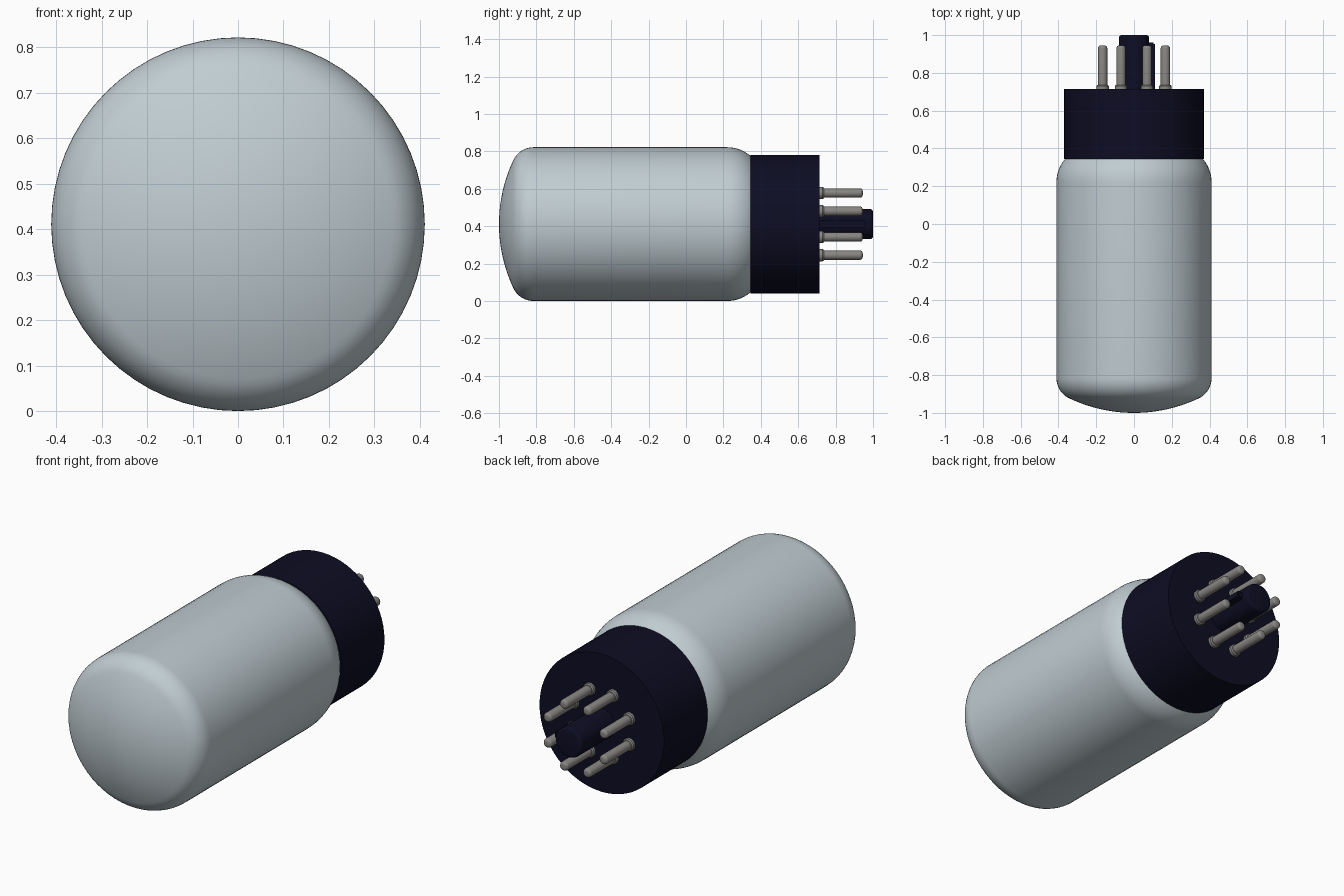
import bpy, bmesh, math
from mathutils import Vector

if "Cube" in bpy.data.objects:
    bpy.data.objects.remove(bpy.data.objects["Cube"], do_unlink=True)

AXIS_Z = 0.411   # height of the tube's long axis, which runs along y
RADIUS = 0.411


def material(name, rgb, roughness):
    m = bpy.data.materials.new(name)
    m.use_nodes = True
    m.diffuse_color = (*rgb, 1)
    bsdf = m.node_tree.nodes["Principled BSDF"]
    bsdf.inputs["Base Color"].default_value = (*rgb, 1)
    bsdf.inputs["Roughness"].default_value = roughness
    return m


glass = material("pale grey glass", (0.53, 0.61, 0.645), 0.3)
dark = material("dark navy plastic", (0.004, 0.004, 0.017), 0.5)
metal = material("grey metal", (0.25, 0.24, 0.225), 0.4)


def arc(cr, cy, radius, a0, a1, n):
    """Profile points (r, y); angle 0 points to -y, 90 points outward."""
    angles = [math.radians(a0 + (a1 - a0) * i / n) for i in range(n + 1)]
    return [(cr + radius * math.sin(a), cy - radius * math.cos(a)) for a in angles]


def finish(name, bm, mat, location):
    bmesh.ops.remove_doubles(bm, verts=bm.verts, dist=1e-5)
    bmesh.ops.recalc_face_normals(bm, faces=bm.faces)
    me = bpy.data.meshes.new(name)
    bm.to_mesh(me)
    bm.free()
    me.materials.append(mat)
    ob = bpy.data.objects.new(name, me)
    ob.location = location
    bpy.context.collection.objects.link(ob)
    bpy.ops.object.select_all(action='DESELECT')
    ob.select_set(True)
    bpy.context.view_layer.objects.active = ob
    bpy.ops.object.shade_smooth_by_angle(angle=math.radians(35))
    return ob


def lathe(name, profile, mat, segments, x=0.0, z=0.0):
    """Spin a (radius, y) profile around an axis parallel to y."""
    bm = bmesh.new()
    verts = [bm.verts.new((r, y, 0)) for r, y in profile]
    edges = [bm.edges.new(pair) for pair in zip(verts, verts[1:])]
    bmesh.ops.spin(bm, geom=verts + edges, cent=(0, 0, 0), axis=Vector((0, 1, 0)),
                   angle=math.tau, steps=segments, use_merge=False)
    return finish(name, bm, mat, (x, 0, AXIS_Z + z))


# Glass bulb: shallow dome, rounded shoulder, straight wall, tapered neck
dome = arc(0, -0.20, 0.80, 0, 25.2, 10)
shoulder = arc(RADIUS - 0.12, -0.815, 0.12, 25.2, 90, 10)
neck = arc(RADIUS - 0.192, 0.22, 0.192, 90, 135, 8)
lathe("glass_bulb", dome + shoulder[1:] + neck + [(0, neck[-1][1])], glass, 64)

# Plastic base
lathe("base", [(0, 0.345), (0.37, 0.345), (0.37, 0.715), (0, 0.715)], dark, 64)

# Central locating post with a softened tip
tip = arc(0.065, 0.985, 0.015, 90, 180, 4)
lathe("locating_post", [(0, 0.70), (0.08, 0.70)] + tip + [(0, 1.0)], dark, 32)

# Key ridge along the post
bm = bmesh.new()
bmesh.ops.create_cube(bm, size=1)
bmesh.ops.scale(bm, vec=(0.06, 0.26, 0.04), verts=bm.verts)
bmesh.ops.bevel(bm, geom=bm.edges[:], offset=0.006, segments=2, affect='EDGES')
finish("post_key", bm, dark, (0.08, 0.83, AXIS_Z))

# Ring of eight contact pins, each with a collar and a rounded end
pin_profile = ([(0, 0.705), (0.033, 0.705), (0.033, 0.73), (0.028, 0.737), (0.025, 0.737)]
               + arc(0.010, 0.93, 0.015, 90, 180, 4) + [(0, 0.945)])
for i in range(8):
    a = math.radians(22.5 + 45 * i)
    lathe(f"contact_pin_{i + 1}", pin_profile, metal, 20,
          0.18 * math.cos(a), 0.18 * math.sin(a))
